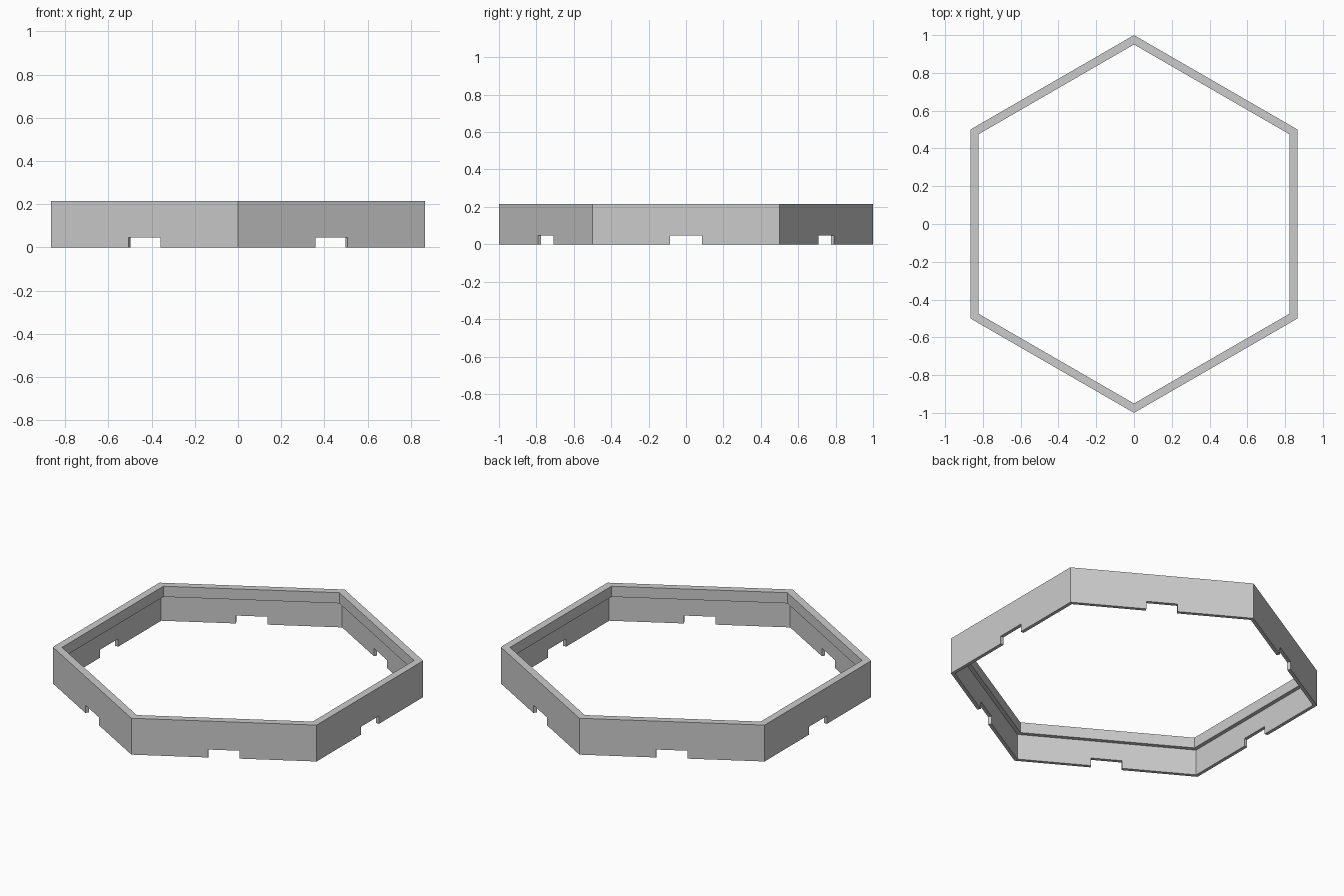
import bpy, bmesh, math
from mathutils import Matrix

cube = bpy.data.objects.get("Cube")
if cube:
    bpy.data.objects.remove(cube, do_unlink=True)

SIDES = 6
HEIGHT = 0.216
LEDGE_Z = 0.153
OUTER = math.cos(math.pi / SIDES)   # distance from centre to a flat side
LIP = OUTER - 0.043                 # thick upper rim
WALL = OUTER - 0.02                 # thin lower wall
NOTCH_WIDTH, NOTCH_HEIGHT = 0.17, 0.047

grey = bpy.data.materials.new("light grey")
grey.use_nodes = True
colour = (0.6, 0.6, 0.6, 1)
grey.diffuse_color = colour
grey.node_tree.nodes["Principled BSDF"].inputs["Base Color"].default_value = colour


def add_object(name, bm):
    bmesh.ops.recalc_face_normals(bm, faces=bm.faces)
    mesh = bpy.data.meshes.new(name)
    bm.to_mesh(mesh)
    bm.free()
    mesh.materials.append(grey)
    obj = bpy.data.objects.new(name, mesh)
    bpy.context.scene.collection.objects.link(obj)
    return obj


# Hexagonal frame: stepped wall section swept round the six corners
section = [(OUTER, 0), (OUTER, HEIGHT), (LIP, HEIGHT),
           (LIP, LEDGE_Z), (WALL, LEDGE_Z), (WALL, 0)]
bm = bmesh.new()
corners = []
for i in range(SIDES):
    angle = math.pi / 2 + i * math.tau / SIDES
    corners.append([bm.verts.new((a / OUTER * math.cos(angle),
                                  a / OUTER * math.sin(angle), z))
                    for a, z in section])
for i in range(SIDES):
    this, following = corners[i], corners[(i + 1) % SIDES]
    for j in range(len(section)):
        k = (j + 1) % len(section)
        bm.faces.new((this[j], following[j], following[k], this[k]))
frame = add_object("hexagonal_frame", bm)

# Notches: each bar cuts the bottom edge of two opposite sides
cutters = []
for i in range(SIDES // 2):
    bm = bmesh.new()
    bmesh.ops.create_cube(bm, size=1, matrix=(
        Matrix.Rotation(i * math.tau / SIDES, 4, "Z")
        @ Matrix.Diagonal((2, NOTCH_WIDTH, 2 * NOTCH_HEIGHT, 1))))
    cutter = add_object("notch_cutter", bm)
    cutter.hide_render = True
    cutters.append(cutter)
    cut = frame.modifiers.new("notch", "BOOLEAN")
    cut.operation = "DIFFERENCE"
    cut.solver = "EXACT"
    cut.object = cutter

# Apply the cuts and drop the cutters
bpy.context.view_layer.update()
graph = bpy.context.evaluated_depsgraph_get()
cut_mesh = bpy.data.meshes.new_from_object(frame.evaluated_get(graph))
frame.modifiers.clear()
frame.data = cut_mesh
cut_mesh.materials.clear()
cut_mesh.materials.append(grey)
for polygon in cut_mesh.polygons:
    polygon.material_index = 0
for cutter in cutters:
    bpy.data.objects.remove(cutter, do_unlink=True)
